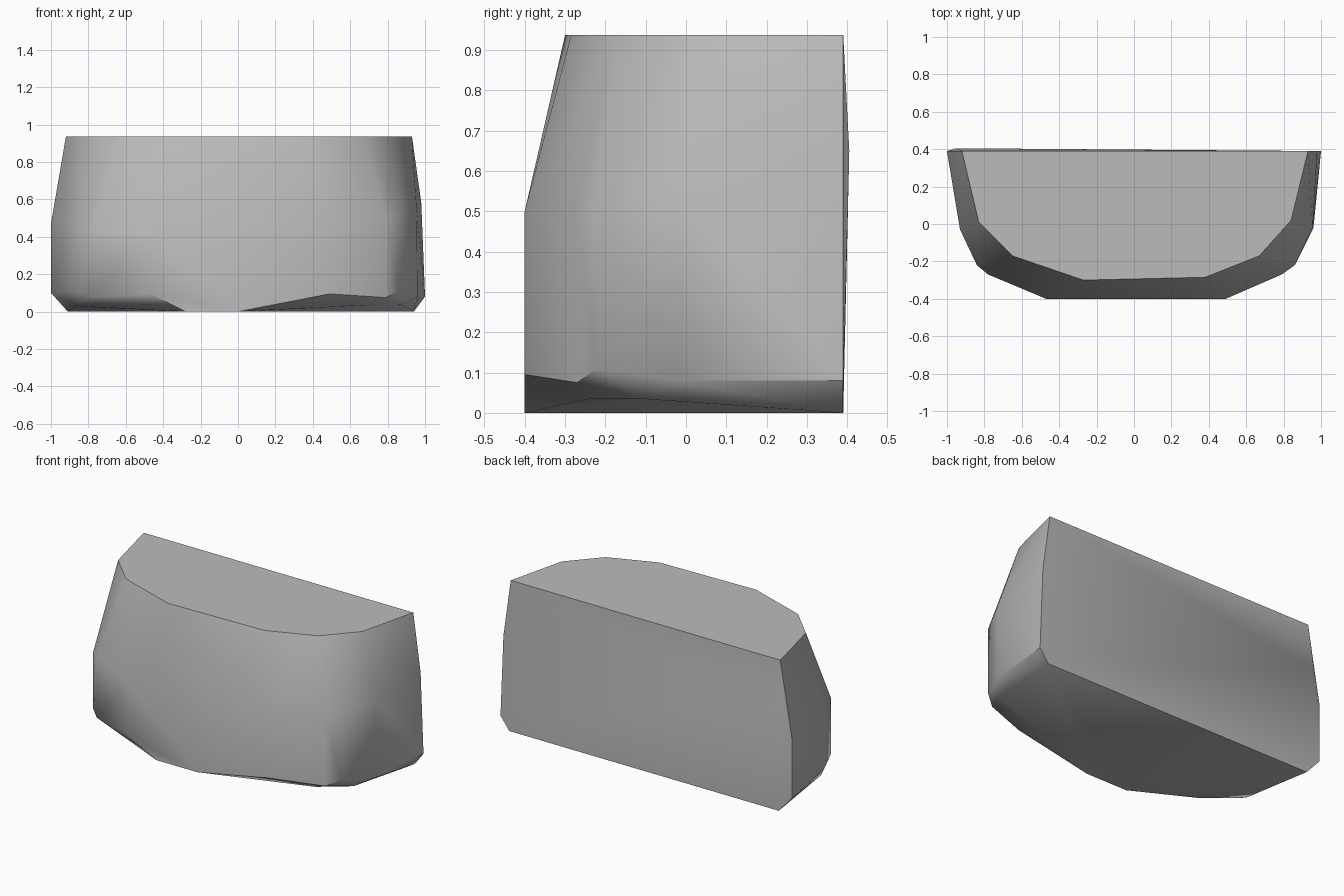
import bpy, bmesh, math

cube = bpy.data.objects.get("Cube")
if cube:
    bpy.data.objects.remove(cube, do_unlink=True)

# Single stone grey
grey = bpy.data.materials.new("stone_grey")
grey.use_nodes = True
colour = (0.5, 0.5, 0.5, 1)
grey.diffuse_color = colour
grey.node_tree.nodes["Principled BSDF"].inputs["Base Color"].default_value = colour

# Half-round outlines, each running from the back right to the back left
top = [(-.92, .39), (-.83, .01), (-.65, -.17), (-.27, -.30),
       (.38, -.285), (.67, -.17), (.84, .02), (.93, .39)]
belly = [(-1, .39), (-.93, -.03), (-.84, -.22), (-.78, -.27), (-.47, -.40),
         (.49, -.40), (.79, -.27), (.86, -.22), (.955, -.02), (.98, .39)]
base = [(-.91, .39), (-.28, -.40), (0, -.40), (.94, .39)]

# Heights of the belly's upper and lower corners follow the worn edges
upper = [.47, .47, .45, .45, .42, .5, .5, .52, .55, .58]
lower = [.10, .11, .10, .08, .095, .095, .075, .11, .08, .08]

points = [(x, y, .937) for x, y in top]
points += [(x, y, z) for (x, y), z in zip(belly, upper)]
points += [(x * 1.005 if x > .9 else x, y, z) for (x, y), z in zip(belly, lower)]
points += [(x, y, 0) for x, y in base]
points += [(1, .39, .08), (-.95, .405, .65)]
# Chamfered lower corners
points += [(-.87, -.08, .03), (-.67, -.26, .035), (.70, -.24, .035), (.87, -.11, .035)]

bm = bmesh.new()
for p in points:
    bm.verts.new(p)
hull = bmesh.ops.convex_hull(bm, input=bm.verts)
spare = {v for v in hull["geom_interior"] + hull["geom_unused"]
         if isinstance(v, bmesh.types.BMVert)}
bmesh.ops.delete(bm, geom=list(spare), context="VERTS")
bmesh.ops.recalc_face_normals(bm, faces=bm.faces)

mesh = bpy.data.meshes.new("stone_block")
bm.to_mesh(mesh)
bm.free()
mesh.materials.append(grey)
block = bpy.data.objects.new("stone_block", mesh)
bpy.context.collection.objects.link(block)

# Soft rounded front, crisp rim, back and base
bpy.context.view_layer.objects.active = block
block.select_set(True)
bpy.ops.object.shade_smooth_by_angle(angle=math.radians(36))
